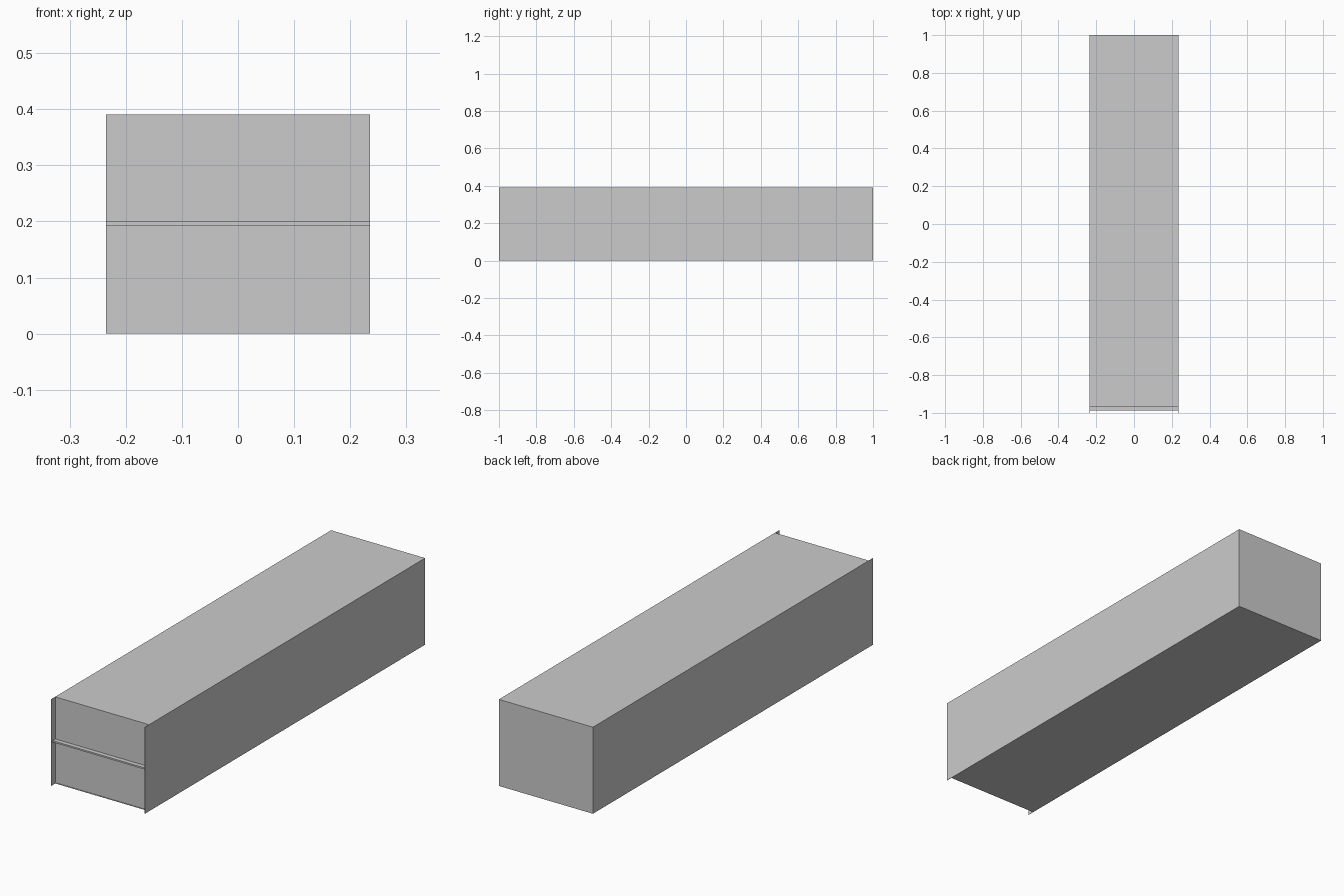
import bpy

if "Cube" in bpy.data.objects:
    bpy.data.objects.remove(bpy.data.objects["Cube"])

W, H = 0.235, 0.391      # half width, height
FRONT = -0.97            # front edge of top, bottom and drawers
T = 0.003                # panel thickness
S = 0.001                # side sheet thickness


def box(name, x, y, z):
    """Box from (min, max) ranges on each axis."""
    bpy.ops.mesh.primitive_cube_add(size=1)
    ob = bpy.context.object
    ob.name = ob.data.name = name
    for v in ob.data.vertices:
        v.co = [r[0] if c < 0 else r[1] for c, r in zip(v.co, (x, y, z))]
    return ob


inner = (-W + S, W - S)

# Side panels, running forward past the drawer fronts
box("left_side", (-W, -W + S), (-1, 1), (0, H))
box("right_side", (W - S, W), (-1, 1), (0, H))

# Carcass panels
box("top_panel", inner, (FRONT, 1), (H - T, H))
box("bottom_panel", inner, (FRONT, 1), (0, T))
box("back_panel", inner, (1 - T, 1), (T, H - T))

# Divider rail standing proud between the drawers
box("divider_shelf", inner, (-0.988, 1 - T), (0.193, 0.2))

# Drawer fronts, set just behind the carcass edge
for name, z in (("lower_drawer_front", (T, 0.193)),
                ("upper_drawer_front", (0.2, H - T))):
    box(name, inner, (FRONT + 0.002, FRONT + 0.005), z)
